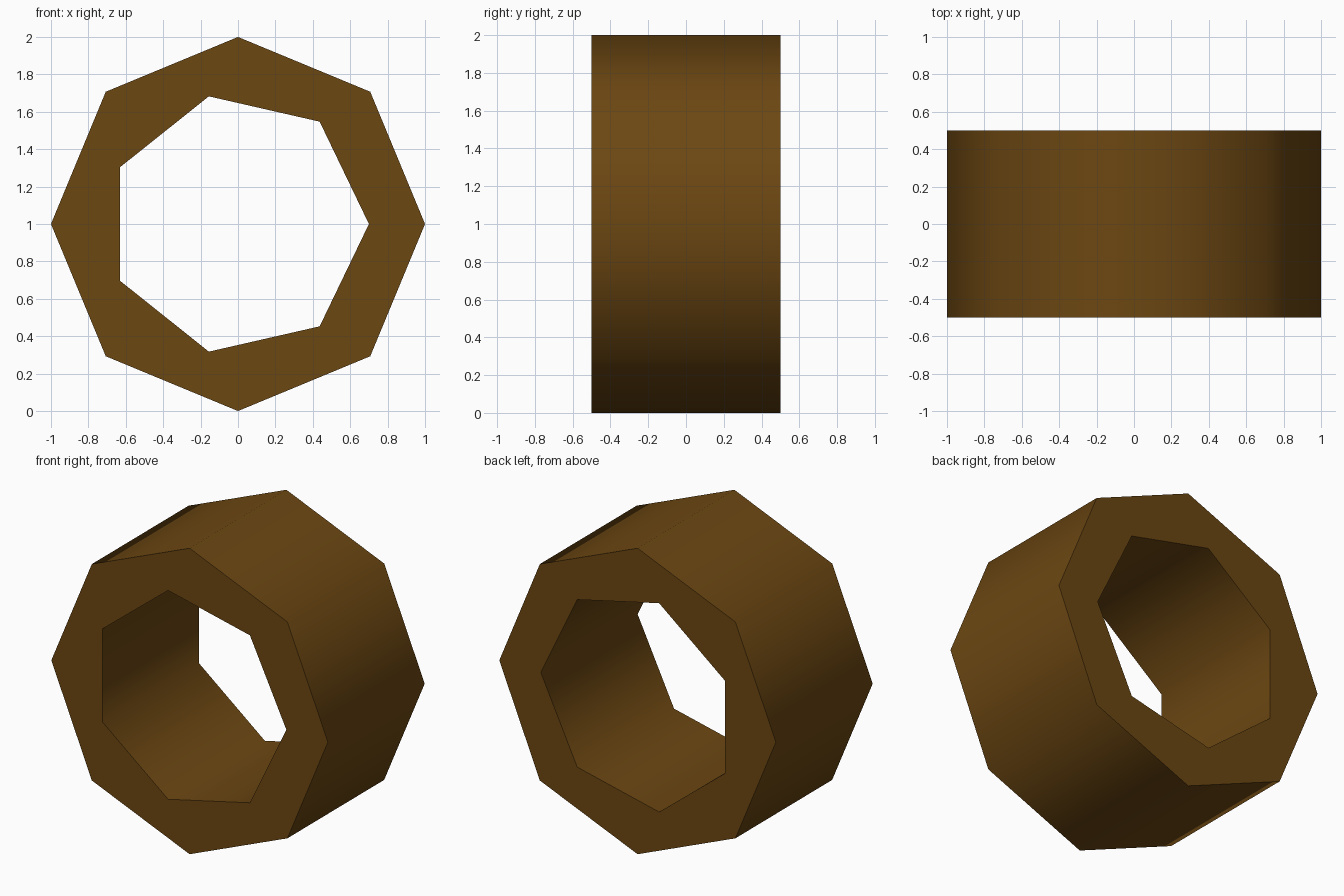
import bpy, bmesh
from math import cos, sin, tau, radians

if "Cube" in bpy.data.objects:
    bpy.data.objects.remove(bpy.data.objects["Cube"])

HALF_DEPTH = 0.5
CENTRE_Z = 1.0

bm = bmesh.new()


def ring(radius, sides, y):
    """Regular polygon loop facing along y, first corner on +x."""
    verts = [bm.verts.new((radius * cos(tau * i / sides), y,
                           CENTRE_Z + radius * sin(tau * i / sides)))
             for i in range(sides)]
    return verts, [bm.edges.new((verts[i], verts[(i + 1) % sides])) for i in range(sides)]


# Octagonal outside and seven-sided bore
cap_edges = {-HALF_DEPTH: [], HALF_DEPTH: []}
for radius, sides in ((1.0, 8), (0.7, 7)):
    loops = []
    for y in cap_edges:
        verts, edges = ring(radius, sides, y)
        loops.append(verts)
        cap_edges[y] += edges
    front, back = loops
    for i in range(sides):
        j = (i + 1) % sides
        bm.faces.new((front[i], front[j], back[j], back[i]))

# Flat front and back caps around the hole
for y, edges in cap_edges.items():
    bmesh.ops.triangle_fill(bm, edges=edges, use_beauty=True, normal=(0, 1 if y > 0 else -1, 0))
bmesh.ops.recalc_face_normals(bm, faces=bm.faces)

mesh = bpy.data.meshes.new("ring_nut")
bm.to_mesh(mesh)
bm.free()
nut = bpy.data.objects.new("ring_nut", mesh)
bpy.context.collection.objects.link(nut)

# Brown material
brown = bpy.data.materials.new("brown")
brown.diffuse_color = (0.15, 0.063, 0.006, 1)
brown.use_nodes = True
brown.node_tree.nodes["Principled BSDF"].inputs["Base Color"].default_value = brown.diffuse_color
mesh.materials.append(brown)

# Smooth walls, sharp rims
bpy.context.view_layer.objects.active = nut
nut.select_set(True)
bpy.ops.object.shade_smooth_by_angle(angle=radians(60))
